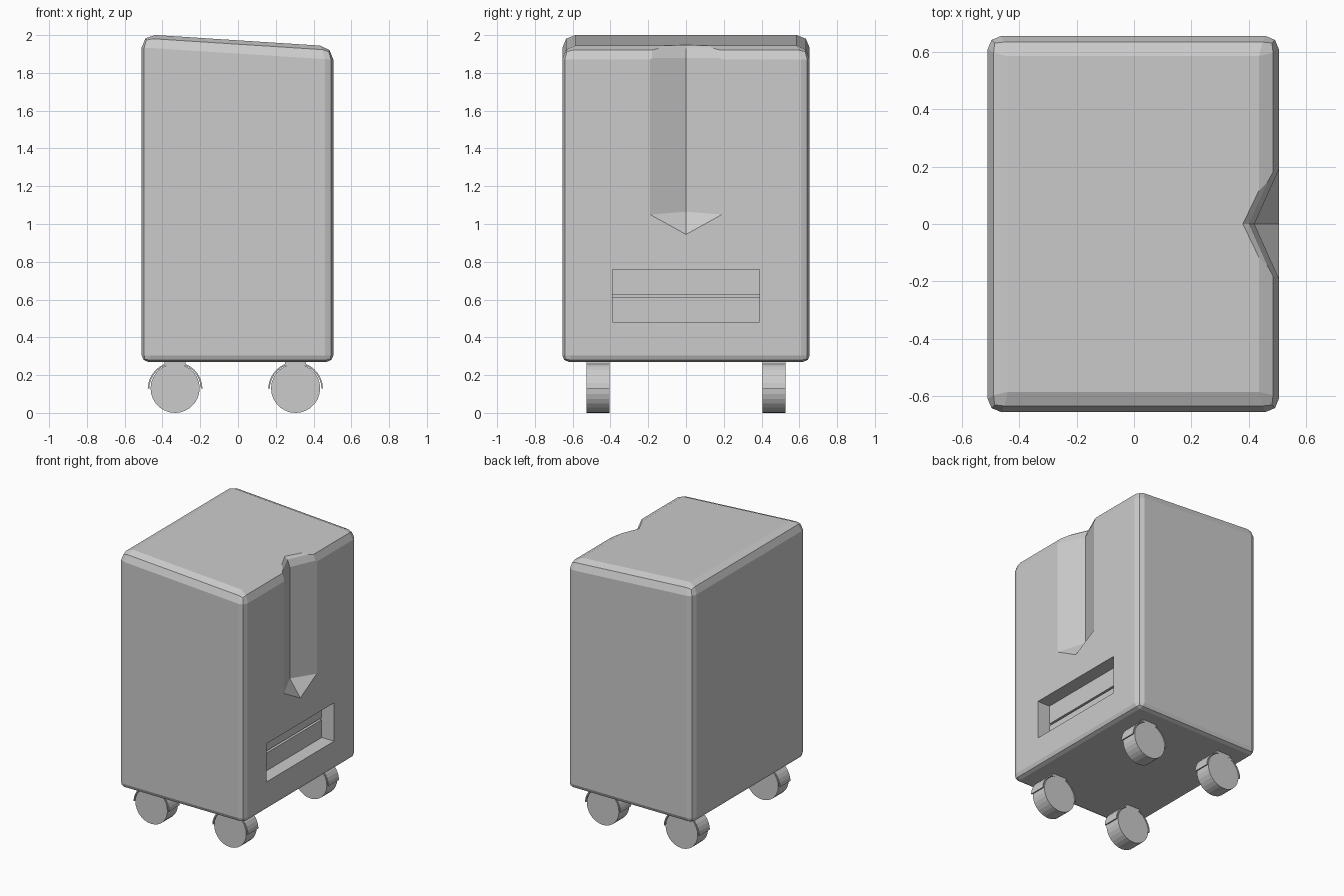
import bpy, bmesh, math
from mathutils import Matrix

if "Cube" in bpy.data.objects:
    bpy.data.objects.remove(bpy.data.objects["Cube"])


def finish(bm, name, hidden=False):
    bmesh.ops.recalc_face_normals(bm, faces=bm.faces)
    me = bpy.data.meshes.new(name)
    bm.to_mesh(me)
    bm.free()
    ob = bpy.data.objects.new(name, me)
    bpy.context.collection.objects.link(ob)
    ob.hide_render = hidden
    ob.hide_viewport = hidden
    return ob


def box_bm(lo, hi):
    bm = bmesh.new()
    bmesh.ops.create_cube(bm, size=1)
    for v in bm.verts:
        for i in range(3):
            v.co[i] = hi[i] if v.co[i] > 0 else lo[i]
    return bm


def loft(bm, rings):
    rows = [[bm.verts.new(p) for p in r] for r in rings]
    n = len(rows[0])
    for a, b in zip(rows, rows[1:]):
        for i in range(n):
            j = (i + 1) % n
            bm.faces.new((a[i], a[j], b[j], b[i]))
    return rows


def prism(name, profile, y0, y1):
    """Extrude an x-z outline along y."""
    bm = bmesh.new()
    a, b = loft(bm, [[(x, y, z) for x, z in profile] for y in (y0, y1)])
    bm.faces.new(a)
    bm.faces.new(b)
    return finish(bm, name)


# Cabinet with a sloping lid and softened edges
bm = box_bm((-0.51, -0.655, 0.27), (0.505, 0.655, 2.005))
layer = bm.edges.layers.float.new("bevel_weight_edge")
for e in bm.edges:
    low, high = sorted(v.co.z for v in e.verts)
    e[layer] = 0.5 if high < 1 else (1.0 if low > 1 else 0.65)
for v in bm.verts:
    if v.co.z > 1 and v.co.x > 0:
        v.co.z = 1.94
body = finish(bm, "cabinet_body")
bev = body.modifiers.new("rounded_edges", "BEVEL")
bev.limit_method = "WEIGHT"
bev.width = 0.07
bev.segments = 2

# V groove: flared at the lid, pointed sloping foot
bm = bmesh.new()
ax, ox, oy = 0.42, 0.59, 0.38
rings = [[(ax, 0, 1.065), (ox, -oy, 1.035), (ox, 0, 0.825), (ox, oy, 1.035)]]
for z, d in ((1.88, 0), (1.93, 0.02), (1.965, 0.06), (2.1, 0.2)):
    rings.append([(ax - d, 0, z), (ox - d, -oy, z), (ox, 0, z), (ox - d, oy, z)])
rows = loft(bm, rings)
a, b, c, d = rows[0]
bm.faces.new((a, b, c))
bm.faces.new((a, c, d))
bm.faces.new(rows[-1])
bmesh.ops.triangulate(bm, faces=bm.faces)
cutters = [finish(bm, "groove_cutter", True)]

# Pull recess with a thin slot in its back wall
cutters.append(finish(box_bm((0.405, -0.39, 0.48), (0.6, 0.39, 0.76)),
                      "recess_cutter", True))
cutters.append(finish(box_bm((0.38, -0.389, 0.61), (0.5, 0.389, 0.625)),
                      "slot_cutter", True))
for c in cutters:
    m = body.modifiers.new(c.name, "BOOLEAN")
    m.operation = "DIFFERENCE"
    m.solver = "EXACT"
    m.object = c


# Casters: wheel, arched fender and mounting neck
def arc(cx, cz, r, a0, a1, n):
    return [(cx + r * math.cos(math.radians(a0 + (a1 - a0) * i / n)),
             cz + r * math.sin(math.radians(a0 + (a1 - a0) * i / n)))
            for i in range(n + 1)]


def caster(label, cx, cy):
    y0, y1 = cy - 0.06, cy + 0.06
    prism(label + "_wheel", arc(cx, 0.13, 0.13, 0, 360, 28)[:-1], y0, y1)

    bm = bmesh.new()
    outer = arc(cx, 0.125, 0.145, 2, 178, 16)
    inner = arc(cx, 0.125, 0.137, 2, 178, 16)
    rows = loft(bm, [[(xo, y0, zo), (xi, y0, zi), (xi, y1, zi), (xo, y1, zo)]
                     for (xo, zo), (xi, zi) in zip(outer, inner)])
    bm.faces.new(rows[0])
    bm.faces.new(rows[-1])
    finish(bm, label + "_fender")

    prism(label + "_neck", [(cx - 0.055, 0.252), (cx + 0.055, 0.252),
                            (cx + 0.055, 0.28), (cx - 0.055, 0.28)], y0, y1)


for side, x in (("left", -0.333), ("right", 0.305)):
    for end, y in (("front", -0.466), ("back", 0.466)):
        caster(f"{end}_{side}_caster", x, y)
